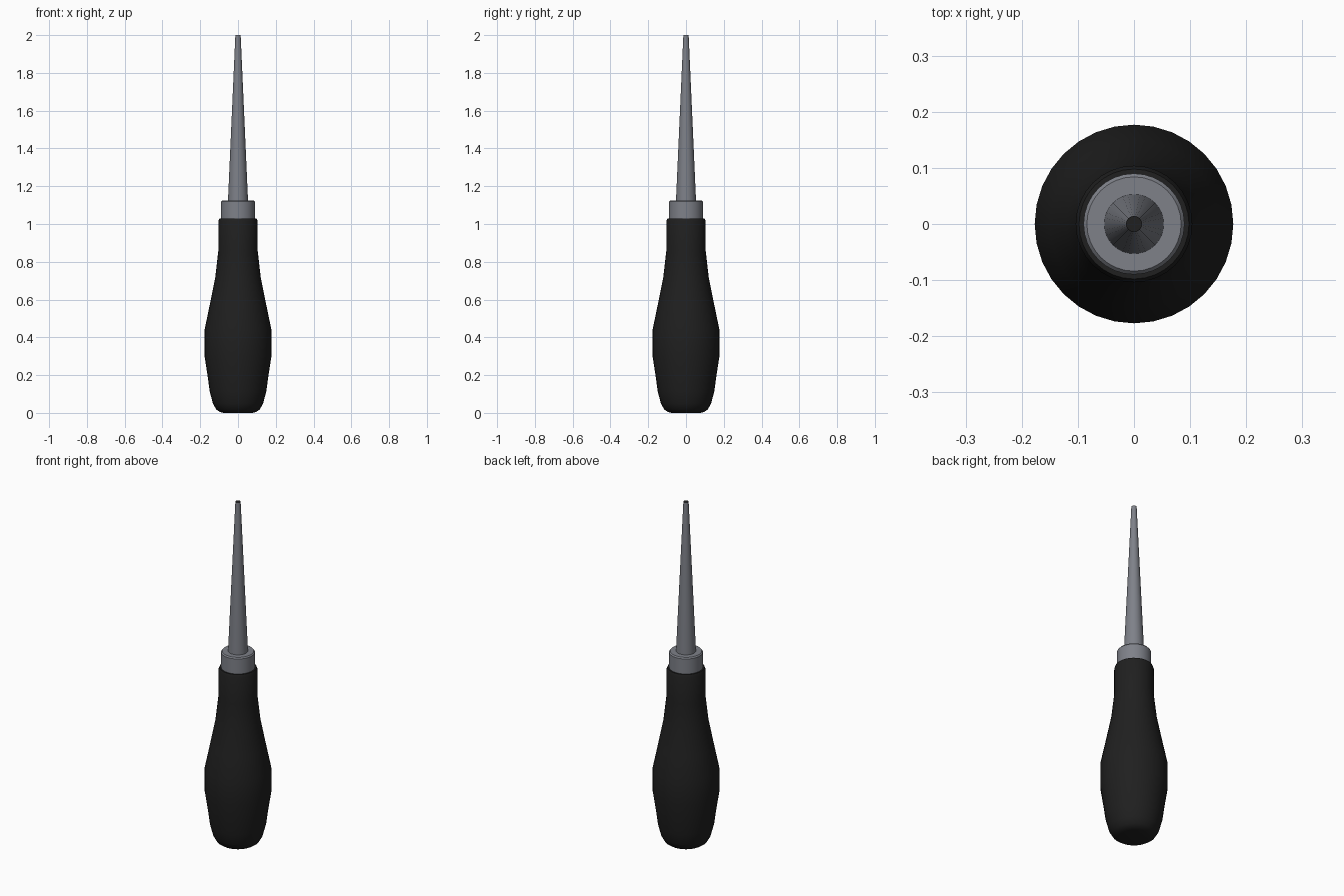
import bpy, bmesh, math

if "Cube" in bpy.data.objects:
    bpy.data.objects.remove(bpy.data.objects["Cube"])


def material(name, rgb):
    m = bpy.data.materials.new(name)
    m.diffuse_color = (*rgb, 1)
    m.use_nodes = True
    m.node_tree.nodes["Principled BSDF"].inputs["Base Color"].default_value = m.diffuse_color
    return m


BLACK = material("black_rubber", (0.014, 0.014, 0.014))
STEEL = material("grey_steel", (0.21, 0.22, 0.25))


def lathe(name, profile, sides, mats):
    """Closed solid turned around z from (radius, height) points."""
    bm = bmesh.new()
    rings = [[bm.verts.new((r * math.cos(2 * math.pi * i / sides),
                            r * math.sin(2 * math.pi * i / sides), z))
              for i in range(sides)] for r, z in profile]
    for a, b in zip(rings, rings[1:]):
        for i in range(sides):
            j = (i + 1) % sides
            bm.faces.new((a[i], a[j], b[j], b[i]))
    bm.faces.new(rings[0][::-1])
    bm.faces.new(rings[-1])
    me = bpy.data.meshes.new(name)
    bm.to_mesh(me)
    bm.free()
    ob = bpy.data.objects.new(name, me)
    bpy.context.collection.objects.link(ob)
    for m in mats:
        me.materials.append(m)
    bpy.ops.object.select_all(action='DESELECT')
    ob.select_set(True)
    bpy.context.view_layer.objects.active = ob
    bpy.ops.object.shade_smooth_by_angle(angle=math.radians(35))
    return ob


# Swelling grip with rounded butt
lathe("handle", [(0.075, 0.0), (0.096, 0.005), (0.115, 0.018), (0.133, 0.05),
                 (0.15, 0.115), (0.16, 0.19), (0.177, 0.30), (0.177, 0.44),
                 (0.15, 0.57), (0.12, 0.72), (0.104, 0.86), (0.104, 1.015),
                 (0.098, 1.03)], 32, [BLACK])

# Metal collar
lathe("collar", [(0.09, 1.0), (0.09, 1.118), (0.084, 1.125)], 32, [STEEL])

# Tapered spike with a dark blunt end
spike = lathe("spike", [(0.053, 1.10), (0.053, 1.125), (0.014, 2.0)], 32, [STEEL, BLACK])
for f in spike.data.polygons:
    if f.center.z > 1.99:
        f.material_index = 1
